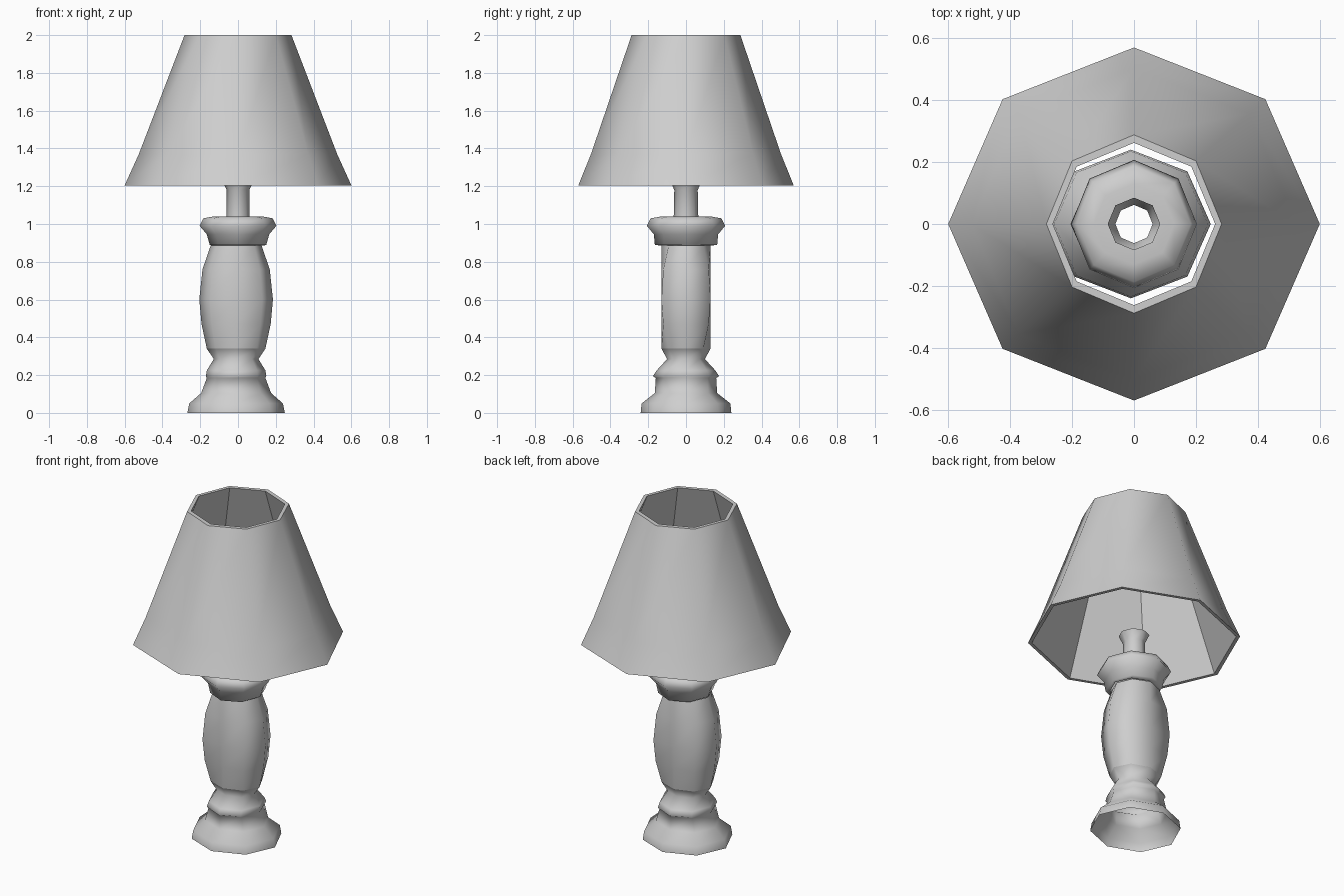
import bpy
import bmesh
import math

if "Cube" in bpy.data.objects:
    bpy.data.objects.remove(bpy.data.objects["Cube"], do_unlink=True)

SIDES = 8

# One plain grey for the whole lamp
grey = bpy.data.materials.new("warm_free_grey")
grey.use_nodes = True
COLOUR = (0.62, 0.62, 0.62, 1)
grey.diffuse_color = COLOUR
grey.node_tree.nodes["Principled BSDF"].inputs["Base Color"].default_value = COLOUR


def turned(name, profile, offset=0.0, depth_limit=9.0, closed=False, flat_from=None):
    """Octagonal turning: profile rows are (x radius, y radius, height)."""
    bm = bmesh.new()
    rings = []
    for rx, ry, z in profile:
        ring = []
        for i in range(SIDES):
            a = math.tau * i / SIDES
            y = max(-depth_limit, min(depth_limit, ry * math.sin(a)))
            ring.append(bm.verts.new((offset + rx * math.cos(a), y, z)))
        rings.append(ring)
    count = len(rings)
    for r in range(count if closed else count - 1):
        low, high = rings[r], rings[(r + 1) % count]
        for i in range(SIDES):
            j = (i + 1) % SIDES
            face = bm.faces.new((low[i], low[j], high[j], high[i]))
            face.smooth = flat_from is None or r < flat_from
    mesh = bpy.data.meshes.new(name)
    bm.to_mesh(mesh)
    bm.free()
    mesh.materials.append(grey)
    obj = bpy.data.objects.new(name, mesh)
    bpy.context.collection.objects.link(obj)
    return obj


# Hollow foot with its bead and waist
turned("foot", [
    (0.258, 0.24, 0.0),
    (0.248, 0.235, 0.05),
    (0.185, 0.165, 0.105),
    (0.155, 0.16, 0.185),
    (0.16, 0.175, 0.195),
    (0.155, 0.155, 0.225),
    (0.118, 0.10, 0.285),
    (0.155, 0.13, 0.34),
], offset=-0.01)

# Bulging stem, flattened at front and back
turned("stem", [
    (0.155, 0.13, 0.34),
    (0.183, 0.17, 0.47),
    (0.195, 0.19, 0.60),
    (0.178, 0.17, 0.76),
    (0.135, 0.13, 0.885),
], offset=-0.01, depth_limit=0.13)

# Collar under the neck
turned("collar", [
    (0.135, 0.13, 0.885),
    (0.15, 0.165, 0.89),
    (0.165, 0.17, 0.945),
    (0.203, 0.207, 0.99),
    (0.183, 0.187, 1.03),
    (0.13, 0.13, 1.04),
    (0.062, 0.065, 1.04),
])

# Open tubular neck with flared socket
turned("neck", [
    (0.062, 0.065, 1.04),
    (0.06, 0.062, 1.18),
    (0.085, 0.085, 1.23),
])

# Thick shade: smooth outside, faceted rims and lining
turned("shade", [
    (0.60, 0.57, 1.205),
    (0.525, 0.503, 1.37),
    (0.283, 0.288, 2.0),
    (0.262, 0.262, 2.0),
    (0.578, 0.55, 1.205),
], closed=True, flat_from=2)
